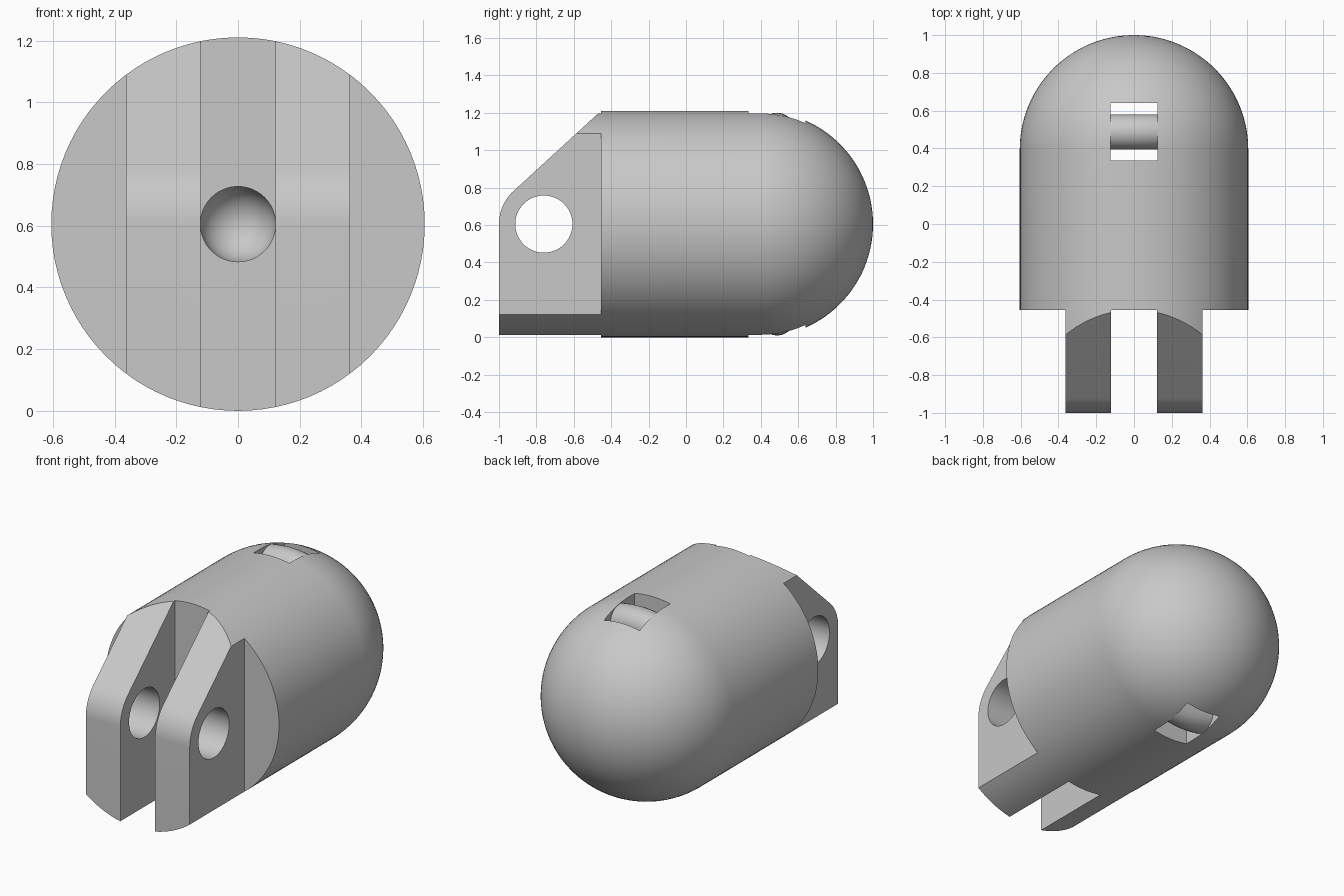
import bpy, bmesh, math
from mathutils import Vector

if "Cube" in bpy.data.objects:
    bpy.data.objects.remove(bpy.data.objects["Cube"], do_unlink=True)

R = 0.605                       # body radius, also height of the long axis
FACE, DOME = -0.455, 0.395      # flat front end and start of the dome
EYE_Y, EYE_R = -0.76, 0.153     # hinge hole

grey = bpy.data.materials.new("plain grey")
grey.use_nodes = True
grey.diffuse_color = (0.58, 0.58, 0.58, 1)
grey.node_tree.nodes["Principled BSDF"].inputs["Base Color"].default_value = (0.58, 0.58, 0.58, 1)


def finish(name, bm):
    bmesh.ops.remove_doubles(bm, verts=bm.verts, dist=1e-5)
    bmesh.ops.recalc_face_normals(bm, faces=bm.faces)
    mesh = bpy.data.meshes.new(name)
    bm.to_mesh(mesh)
    bm.free()
    mesh.materials.append(grey)
    ob = bpy.data.objects.new(name, mesh)
    bpy.context.collection.objects.link(ob)
    return ob


def lathe(name, profile, steps=96):
    """Revolve (radius, y) points around the long axis."""
    bm = bmesh.new()
    vs = [bm.verts.new((0, y, R + r)) for r, y in profile]
    es = [bm.edges.new(p) for p in zip(vs, vs[1:])]
    bmesh.ops.spin(bm, geom=vs + es, cent=(0, 0, R), axis=(0, 1, 0),
                   angle=math.tau, steps=steps)
    return finish(name, bm)


def prism(name, outline, x0, x1):
    """Extrude a (y, z) outline from x0 to x1."""
    bm = bmesh.new()
    face = bm.faces.new([bm.verts.new((x0, y, z)) for y, z in outline])
    ext = bmesh.ops.extrude_face_region(bm, geom=[face])
    moved = [v for v in ext["geom"] if isinstance(v, bmesh.types.BMVert)]
    bmesh.ops.translate(bm, verts=moved, vec=(x1 - x0, 0, 0))
    return finish(name, bm)


def arc(cy, cz, r, a0, a1, n):
    return [(cy + r * math.cos(math.radians(a0 + (a1 - a0) * i / n)),
             cz + r * math.sin(math.radians(a0 + (a1 - a0) * i / n))) for i in range(n + 1)]


def cut(ob, cutter, operation="DIFFERENCE"):
    mod = ob.modifiers.new("cut", "BOOLEAN")
    mod.operation, mod.solver, mod.object = operation, "EXACT", cutter
    bpy.context.view_layer.update()
    dg = bpy.context.evaluated_depsgraph_get()
    mesh = bpy.data.meshes.new_from_object(ob.evaluated_get(dg))
    ob.modifiers.clear()
    ob.data = mesh
    bpy.data.objects.remove(cutter, do_unlink=True)


def smooth(ob):
    bpy.ops.object.select_all(action="DESELECT")
    ob.select_set(True)
    bpy.context.view_layer.objects.active = ob
    bpy.ops.object.shade_smooth_by_angle(angle=math.radians(30))


# Round-nosed body
dome = [(z, y) for y, z in arc(DOME, 0, R, 90, 0, 28)]
dome[-1] = (0, DOME + R)
body = lathe("body", [(0, FACE), (R, FACE)] + dome)

# Cross slot straight through the nose
cut(body, prism("slot_cutter", [(0.335, -0.2), (0.64, -0.2), (0.64, 1.5), (0.335, 1.5)],
                -0.124, 0.124))

# Blind bore with a rounded end in the flat face
bore_end = [(z, y) for y, z in arc(0.19, 0, 0.122, 90, 0, 10)]
bore_end[-1] = (0, 0.312)
cut(body, lathe("bore_cutter", [(0, FACE - 0.1), (0.122, FACE - 0.1)] + bore_end, 48))
smooth(body)

# Two hinge lugs, trimmed to the round body section
outline = [(FACE, -0.1), (FACE, 2 * R)] + arc(EYE_Y, R, 0.24, 132.5, 180, 12) + [(-1, -0.1)]
for side, x0, x1 in (("left", 0.122, 0.363), ("right", -0.363, -0.122)):
    lug = prism(side + "_hinge_lug", outline, x0, x1)
    cut(lug, prism("eye_cutter", arc(EYE_Y, R, EYE_R, 0, 352.5, 47), x0 - 0.1, x1 + 0.1))
    cut(lug, lathe("trim_cutter", [(0, -1.2), (R, -1.2), (R, 0), (0, 0)]), "INTERSECT")
    smooth(lug)

# Curved bars bridging the slot at top and bottom
for name, turn in (("top_bar", 0), ("bottom_bar", math.pi)):
    half = math.radians(18.5)
    bm = bmesh.new()
    ring = [bm.verts.new((0, y, z)) for y, z in arc(0.4875, R + 0.503, 0.0925, 0, 348.75, 31)]
    edges = [bm.edges.new((ring[i - 1], ring[i])) for i in range(len(ring))]
    axis, centre = Vector((0, 1, 0)), Vector((0, 0, R))
    from_angle = turn - half
    for v in ring:
        d = v.co - centre
        v.co = centre + Vector((d.z * math.sin(from_angle), d.y, d.z * math.cos(from_angle)))
    bmesh.ops.spin(bm, geom=ring + edges, cent=centre, axis=axis, angle=2 * half, steps=12)
    bmesh.ops.holes_fill(bm, edges=[e for e in bm.edges if e.is_boundary], sides=0)
    smooth(finish(name, bm))
